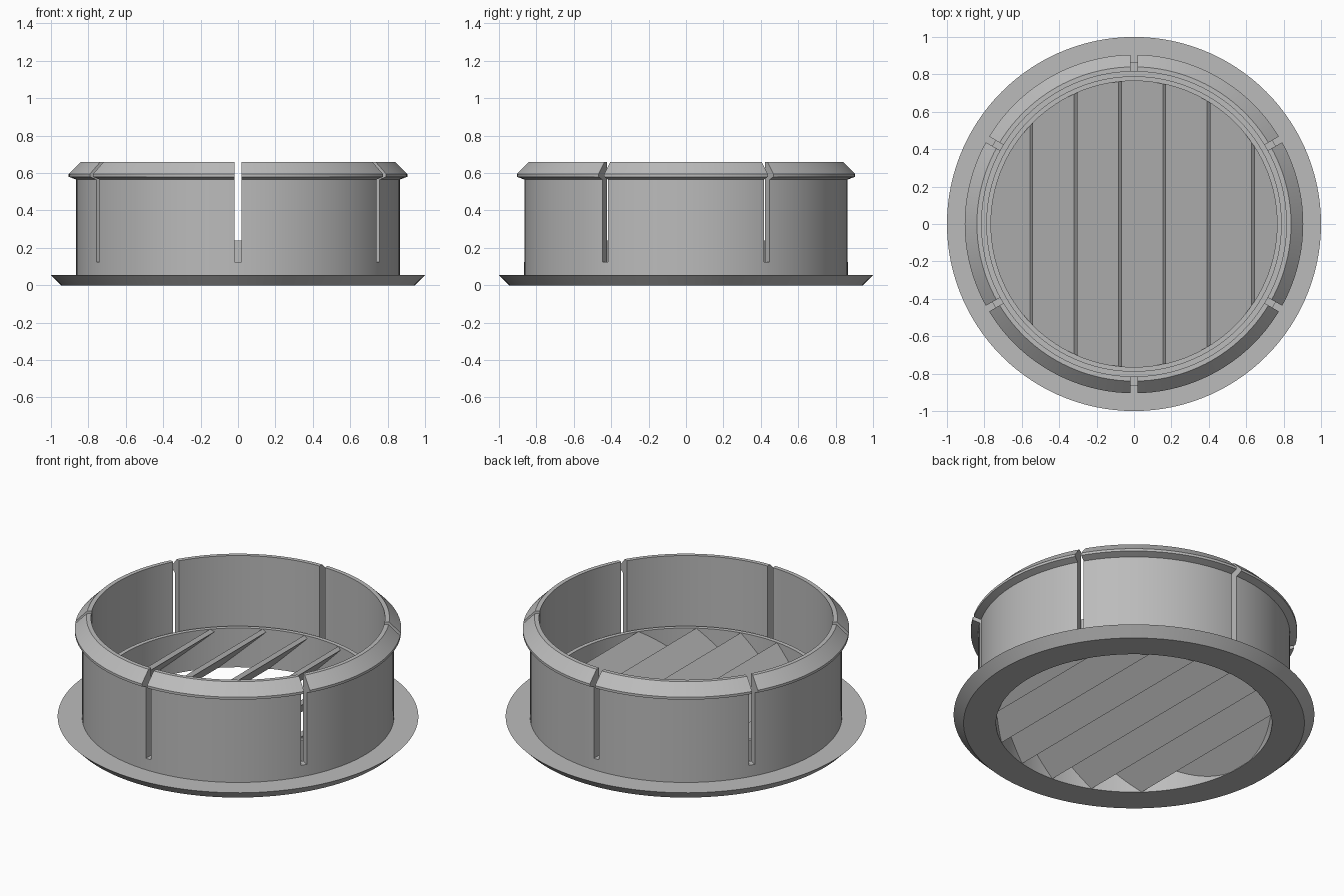
import bpy
import bmesh
from math import cos, sin, pi, radians
from mathutils import Matrix

if "Cube" in bpy.data.objects:
    bpy.data.objects.remove(bpy.data.objects["Cube"], do_unlink=True)

SEGMENTS = 120

grey = bpy.data.materials.new("plain grey")
grey.use_nodes = True
grey.diffuse_color = (0.5, 0.5, 0.5, 1)
grey.node_tree.nodes["Principled BSDF"].inputs["Base Color"].default_value = (0.5, 0.5, 0.5, 1)


def add_object(name, bm):
    bmesh.ops.recalc_face_normals(bm, faces=bm.faces)
    mesh = bpy.data.meshes.new(name)
    bm.to_mesh(mesh)
    bm.free()
    mesh.materials.append(grey)
    obj = bpy.data.objects.new(name, mesh)
    bpy.context.collection.objects.link(obj)
    return obj


def lathe(name, profile):
    """Sweep a closed (radius, height) profile around z."""
    bm = bmesh.new()
    rings = [[bm.verts.new((r * cos(2 * pi * i / SEGMENTS), r * sin(2 * pi * i / SEGMENTS), z))
              for r, z in profile] for i in range(SEGMENTS)]
    for i, ring in enumerate(rings):
        after = rings[(i + 1) % SEGMENTS]
        for j in range(len(profile)):
            k = (j + 1) % len(profile)
            bm.faces.new((ring[j], after[j], after[k], ring[k]))
    return add_object(name, bm)


def boxes(name, size, placements):
    """One object holding a box at each placement matrix."""
    bm = bmesh.new()
    for place in placements:
        bmesh.ops.create_cube(bm, size=1, matrix=place @ Matrix.Diagonal((*size, 1)))
    return add_object(name, bm)


def activate(obj):
    bpy.ops.object.select_all(action='DESELECT')
    obj.select_set(True)
    bpy.context.view_layer.objects.active = obj


def apply_boolean(obj, cutter, operation):
    activate(obj)
    mod = obj.modifiers.new("cut", 'BOOLEAN')
    mod.operation = operation
    mod.solver = 'EXACT'
    mod.object = cutter
    bpy.ops.object.modifier_apply(modifier=mod.name)
    bpy.data.objects.remove(cutter, do_unlink=True)


# Bevelled flange with the low inner ring that carries the slats
flange = lathe("flange_and_inner_ring", [
    (0.765, 0), (0.945, 0), (1.0, 0.055), (0.79, 0.055), (0.79, 0.24), (0.765, 0.24)])

# Outer sleeve with its snap-in lip
sleeve = lathe("sleeve_with_lip", [
    (0.815, 0.03), (0.865, 0.03), (0.865, 0.565), (0.905, 0.58),
    (0.905, 0.595), (0.84, 0.66), (0.815, 0.66)])

# Three bars across the middle cut six slots
bars = boxes("slot_cutter", (2.2, 0.035, 0.7),
             [Matrix.Translation((0, 0, 0.475)) @ Matrix.Rotation(radians(a), 4, 'Z')
              for a in (30, 90, 150)])
apply_boolean(sleeve, bars, 'DIFFERENCE')

# Louvre slats, rising towards +x and trimmed to the inner ring
PITCH = 0.237
for i in range(7):
    x = -0.659 + i * PITCH
    tilt = Matrix.Translation((x, 0, 0.12)) @ Matrix.Rotation(radians(-45), 4, 'Y')
    slat = boxes(f"slat_{i + 1}", (0.314, 1.7, 0.025), [tilt])
    bm = bmesh.new()
    bmesh.ops.create_cone(bm, cap_ends=True, segments=SEGMENTS, radius1=0.772,
                          radius2=0.772, depth=1)
    apply_boolean(slat, add_object("slat_trimmer", bm), 'INTERSECT')

# Smooth round walls, crisp edges
for obj in (flange, sleeve):
    activate(obj)
    bpy.ops.object.shade_smooth_by_angle(angle=radians(20))
